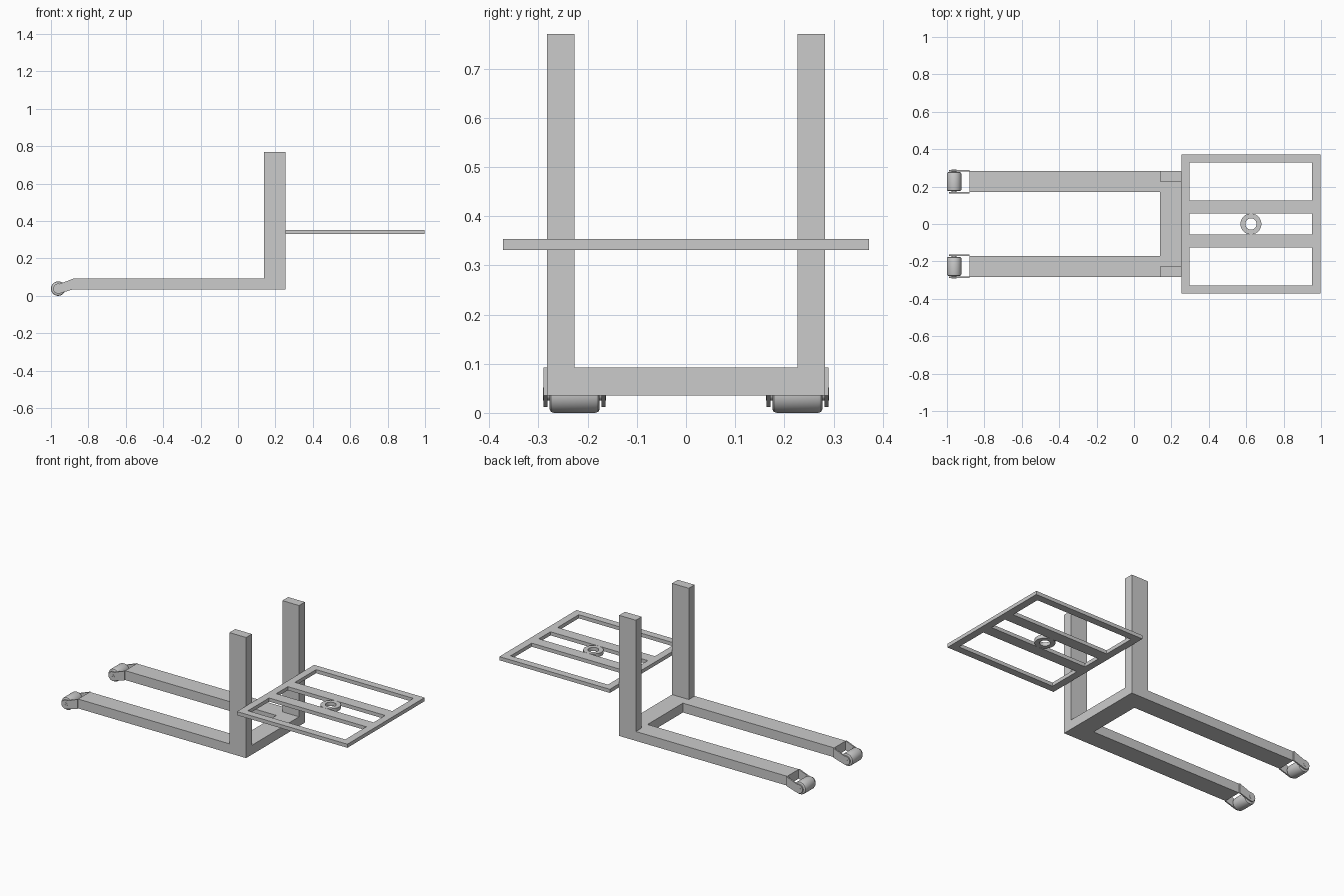
import bpy, bmesh
from math import radians, sin, cos, pi
from mathutils import Matrix

cube = bpy.data.objects.get("Cube")
if cube:
    bpy.data.objects.remove(cube, do_unlink=True)

grey = bpy.data.materials.new("steel_grey")
grey.use_nodes = True
colour = (0.6, 0.6, 0.6, 1)
grey.diffuse_color = colour
grey.node_tree.nodes["Principled BSDF"].inputs["Base Color"].default_value = colour


def finish(name, bm, smooth=False):
    bmesh.ops.recalc_face_normals(bm, faces=bm.faces)
    mesh = bpy.data.meshes.new(name)
    bm.to_mesh(mesh)
    bm.free()
    mesh.materials.append(grey)
    obj = bpy.data.objects.new(name, mesh)
    bpy.context.collection.objects.link(obj)
    if smooth:
        bpy.ops.object.select_all(action='DESELECT')
        obj.select_set(True)
        bpy.context.view_layer.objects.active = obj
        bpy.ops.object.shade_smooth_by_angle(angle=radians(35))
    return obj


def raise_faces(bm, faces, height):
    out = bmesh.ops.extrude_face_region(bm, geom=faces)
    verts = [v for v in out["geom"] if isinstance(v, bmesh.types.BMVert)]
    bmesh.ops.translate(bm, verts=verts, vec=(0, 0, height))
    return [f for f in out["geom"] if isinstance(f, bmesh.types.BMFace)]


def grid_slab(name, xs, ys, filled, z0, z1, tall=None, z2=0):
    """Slab made of the filled cells of a grid; tall cells rise to z2."""
    bm = bmesh.new()
    for i in range(len(xs) - 1):
        for j in range(len(ys) - 1):
            if filled(i, j):
                bm.faces.new([bm.verts.new((x, y, z0)) for x, y in (
                    (xs[i], ys[j]), (xs[i + 1], ys[j]),
                    (xs[i + 1], ys[j + 1]), (xs[i], ys[j + 1]))])
    bmesh.ops.remove_doubles(bm, verts=bm.verts, dist=0.0005)
    bottom = bm.faces[:]
    top = raise_faces(bm, bottom, z1 - z0)
    if tall:
        raise_faces(bm, [f for f in top if tall(f.calc_center_median())], z2 - z1)
    bmesh.ops.recalc_face_normals(bm, faces=bm.faces)
    bmesh.ops.dissolve_limit(bm, angle_limit=radians(1), verts=bm.verts, edges=bm.edges)
    return finish(name, bm)


def turned(name, profile, matrix, steps=40):
    """Closed (radius, height) profile spun about z, then placed."""
    bm = bmesh.new()
    rings = [[bm.verts.new((r * cos(2 * pi * k / steps), r * sin(2 * pi * k / steps), h))
              for k in range(steps)] for r, h in profile]
    for a, b in zip(rings, rings[1:] + rings[:1]):
        for k in range(steps):
            n = (k + 1) % steps
            bm.faces.new((a[k], a[n], b[n], b[k]))
    bm.transform(matrix)
    return finish(name, bm, smooth=True)


# U-shaped base with two uprights growing out of the crossbeam corners
grid_slab("fork_frame", [-0.88, 0.14, 0.253],
          [-0.283, -0.227, -0.17, 0.17, 0.227, 0.283],
          lambda i, j: i == 1 or j != 2, 0.035, 0.092,
          lambda c: c.x > 0.14 and abs(c.y) > 0.227, 0.77)

# Flat platform frame with two inner bars
grid_slab("platform", [0.253, 0.297, 0.953, 0.998],
          [-0.372, -0.328, -0.125, -0.056, 0.056, 0.125, 0.328, 0.372],
          lambda i, j: i != 1 or j % 2 == 0, 0.331, 0.353)

# Ring between the platform bars
turned("platform_ring", [(0.056, 0.331), (0.056, 0.353), (0.03, 0.353), (0.03, 0.331)],
       Matrix.Translation((0.625, 0, 0)))

# Wheel brackets, wheels and axles at the fork tips
AX, AZ, WR = -0.9615, 0.0385, 0.0385


def bracket_plate(name, y, thick):
    arc = [(AX + 0.027 * cos(a), AZ + 0.027 * sin(a))
           for a in [radians(72 + 18 * k) for k in range(13)]]
    outline = [(-0.88, 0.035), (-0.88, 0.092)] + arc
    bm = bmesh.new()
    face = bm.faces.new([bm.verts.new((x, y - thick / 2, z)) for x, z in outline])
    out = bmesh.ops.extrude_face_region(bm, geom=[face])
    bmesh.ops.translate(bm, vec=(0, thick, 0),
                        verts=[v for v in out["geom"] if isinstance(v, bmesh.types.BMVert)])
    return finish(name, bm, smooth=True)


for label, side in (("front", -1), ("back", 1)):
    mid = side * 0.2265
    for part, off in (("inner", -0.059), ("outer", 0.059)):
        bracket_plate(f"{label}_{part}_bracket", mid + side * off, 0.008)
    place = Matrix.Translation((AX, mid, AZ)) @ Matrix.Rotation(pi / 2, 4, 'X')
    half = 0.051
    turned(f"{label}_wheel",
           [(0.012, -half), (WR - 0.008, -half), (WR - 0.002, -half + 0.003),
            (WR, -half + 0.009), (WR, half - 0.009), (WR - 0.002, half - 0.003),
            (WR - 0.008, half), (0.012, half)], place)
    turned(f"{label}_axle",
           [(0.0005, -0.064), (0.013, -0.064), (0.013, 0.064), (0.0005, 0.064)],
           place, 20)
